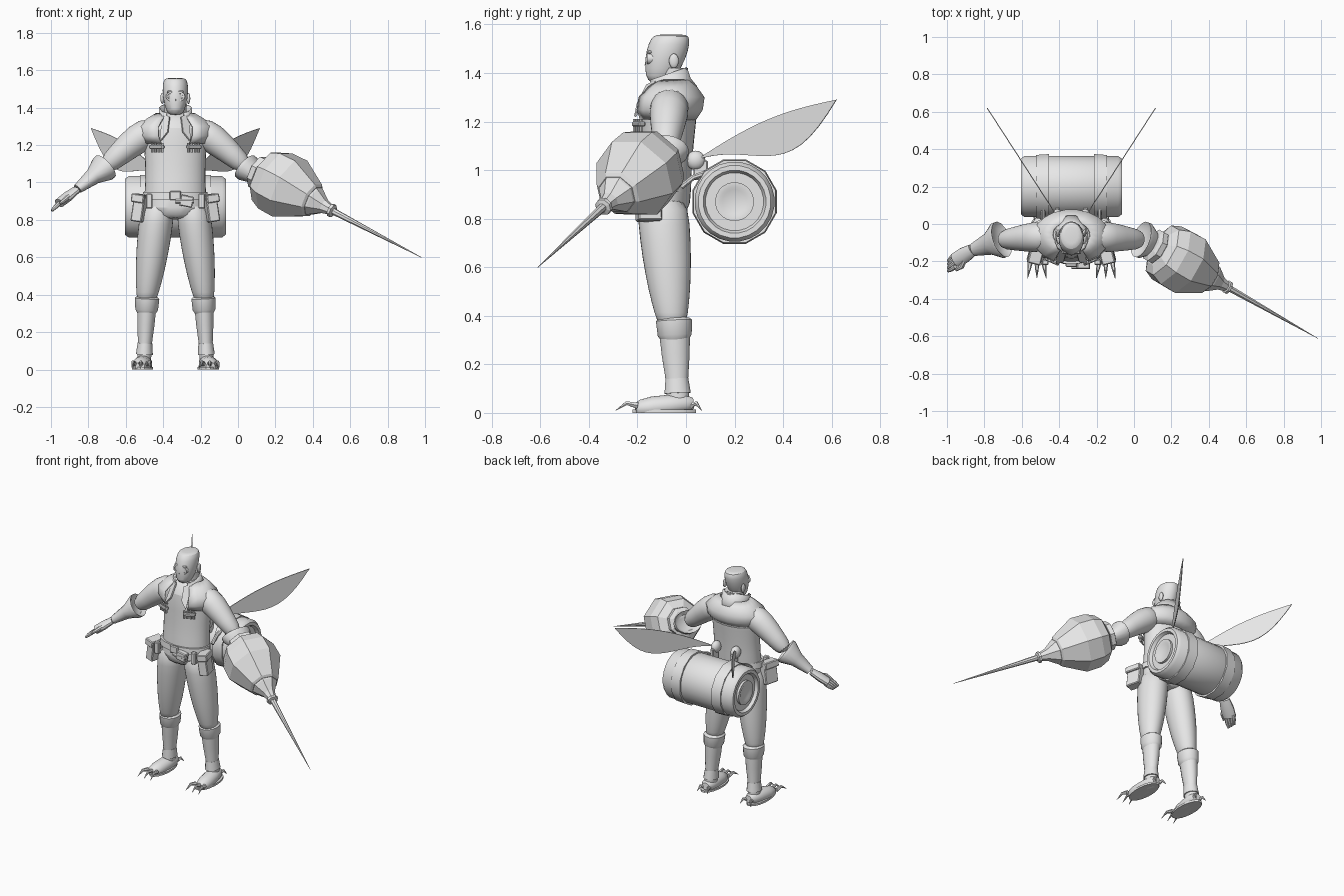
import bpy, bmesh, math
from mathutils import Vector

if "Cube" in bpy.data.objects:
    bpy.data.objects.remove(bpy.data.objects["Cube"], do_unlink=True)

# The figure stands off-centre; every part is placed around its own middle
BODY_MIDDLE = Vector((-.335, 0, 0))
UP = Vector((0, 0, 1))
SIDEWAYS = Vector((1, 0, 0))
FORWARD = Vector((0, -1, 0))
LIGHT_GREY = (.8, .8, .8, 1)

grey = bpy.data.materials.new("plain_grey")
grey.use_nodes = True
grey.diffuse_color = LIGHT_GREY
shader = next(node for node in grey.node_tree.nodes if node.type == 'BSDF_PRINCIPLED')
shader.inputs["Base Color"].default_value = LIGHT_GREY


def finish(name, bm, smooth=40):
    """Turn the mesh into an object with the grey material and sharp-edged smoothing."""
    bmesh.ops.recalc_face_normals(bm, faces=bm.faces)
    mesh = bpy.data.meshes.new(name)
    bm.to_mesh(mesh)
    bm.free()
    mesh.materials.append(grey)
    part = bpy.data.objects.new(name, mesh)
    part.location = BODY_MIDDLE
    bpy.context.collection.objects.link(part)
    if smooth:
        bpy.ops.object.select_all(action='DESELECT')
        part.select_set(True)
        bpy.context.view_layer.objects.active = part
        bpy.ops.object.shade_smooth_by_angle(angle=math.radians(smooth))
    return part


def thicken(part, thickness):
    solid = part.modifiers.new("thickness", 'SOLIDIFY')
    solid.thickness, solid.offset = thickness, 0


def loft(name, points, radii, depth=1, axis=None, sides=16, front_open=False, smooth=40, rounded=False):
    """Skin ellipses strung along a path, kept above the ground."""
    bm = bmesh.new()
    loops = []
    for i, (point, radius) in enumerate(zip(points, radii)):
        along = (axis or points[min(i + 1, len(points) - 1)] - points[max(i - 1, 0)]).normalized()
        if abs(along.z) > .85:
            across = (SIDEWAYS - along * along.x).normalized()
        else:
            across = UP.cross(along).normalized()
        other = along.cross(across) * depth
        loop = []
        for k in range(sides):
            angle = math.tau * (k + .5) / sides - math.pi / 2
            corner = point + (across * math.cos(angle) + other * math.sin(angle)) * radius
            corner.z = max(corner.z, 0)
            loop.append(bm.verts.new(corner))
        loops.append(loop)
    for low, high in zip(loops, loops[1:]):
        for k in range(front_open, sides - 2 * front_open):
            n = (k + 1) % sides
            bm.faces.new((low[k], low[n], high[n], high[k]))
    if not front_open:
        bm.faces.new(loops[0])
        bm.faces.new(loops[-1])
    part = finish(name, bm, smooth)
    if rounded:
        part.modifiers.new("rounding", 'SUBSURF').levels = 1
    return part


def turned(name, start, aim, profile, axis=None, **options):
    """Profile of (distance, radius) pairs along a straight line."""
    points = [start + aim.normalized() * distance for distance, radius in profile]
    return loft(name, points, [radius for distance, radius in profile], axis=axis or aim, **options)


def box(name, place, size, turn=0, tilt=0):
    bm = bmesh.new()
    bmesh.ops.create_cube(bm, size=1)
    bmesh.ops.scale(bm, vec=size, verts=bm.verts)
    part = finish(name, bm, smooth=0)
    part.location += Vector(place)
    part.rotation_euler = (0, tilt, turn)
    part.modifiers.new("edge", 'BEVEL').width = .005


def ball(name, place, size):
    bm = bmesh.new()
    bmesh.ops.create_uvsphere(bm, u_segments=16, v_segments=10, radius=1)
    bmesh.ops.scale(bm, vec=size, verts=bm.verts)
    bmesh.ops.translate(bm, vec=place, verts=bm.verts)
    finish(name, bm, smooth=60)


def plate(name, outline, thickness):
    bm = bmesh.new()
    bm.faces.new([bm.verts.new(corner) for corner in outline])
    thicken(finish(name, bm, smooth=0), thickness)


def claw(name, base, reach):
    loft(name, [base, base + reach / 2 + UP * .02, base + reach], [.014, .009, .001], sides=6)


# Torso, neck and head
turned("torso", Vector((0, -.1, .8)), Vector((0, .07, 1)), axis=UP, depth=.68, rounded=True,
       profile=[(0, .13), (.05, .18), (.2, .16), (.4, .17), (.5, .18), (.55, .12), (.58, .06)])
turned("neck", Vector((0, -.05, 1.3)), UP, [(0, .06), (.12, .06)])
turned("head", Vector((0, -.11, 1.36)), Vector((0, .25, 1)), axis=UP, depth=1.25, rounded=True,
       profile=[(0, .03), (.02, .05), (.1, .07), (.17, .07), (.2, .06), (.205, .04)])
claw("nose", Vector((0, -.14, 1.48)), Vector((0, -.03, -.05)))
box("brow", (0, -.15, 1.485), (.09, .02, .014))
box("mouth", (0, -.15, 1.4), (.04, .02, .01))

# Collar and shoulder cape, open at the front
collar_tilt = Vector((0, -.35, 1))
thicken(turned("collar", Vector((0, -.05, 1.31)), collar_tilt, [(0, .1), (.04, .085), (.09, .085)],
               front_open=True), .01)
thicken(turned("shoulder_cape", Vector((0, -.08, 1.21)), Vector((0, .15, 1)), axis=UP, depth=.7, sides=20,
               profile=[(0, .17), (.04, .2), (.09, .2), (.13, .15), (.16, .1)],
               front_open=True, smooth=60), .01)

# Belt with buckle and tools
turned("belt", Vector((0, -.1, .91)), UP, [(0, .18), (.04, .175)], depth=.65)
box("buckle", (0, -.22, .93), (.06, .02, .05))
box("belt_pouch", (.06, -.22, .9), (.07, .04, .06), tilt=.2)
turned("belt_tool", Vector((0, -.23, .9)), SIDEWAYS, [(0, .012), (.1, .012)], sides=8)

# Barrel on the back, with recessed ends
barrel_middle = Vector((0, .2, .87))
barrel_length = .54
barrel_end = [(.02, .12), (0, .13), (0, .15), (.02, .165)]
other_end = [(barrel_length - distance, radius) for distance, radius in reversed(barrel_end)]
turned("barrel", barrel_middle - SIDEWAYS * barrel_length / 2, SIDEWAYS, barrel_end + other_end, sides=24)

for side, tag in ((1, "left_"), (-1, "right_")):
    def at(x, y, z):
        return Vector((side * x, y, z))

    outward = SIDEWAYS * side

    # Barrel bands and end caps
    turned(tag + "barrel_band", barrel_middle + outward * .12, outward, [(0, .18), (.07, .175)], sides=12)
    turned(tag + "barrel_cap", barrel_middle + outward * .25, outward,
           [(0, .08), (.015, .08), (.015, .06), (.01, .05)], sides=24)

    # Ears, goggles and collar points
    ball(tag + "ear", at(.07, -.05, 1.45), (.01, .02, .03))
    turned(tag + "goggle", at(.027, -.13, 1.46), FORWARD, [(0, .024), (.03, .024), (.03, .015), (.025, .014)])
    plate(tag + "collar_point", [at(.07, -.12, 1.37), at(.03, -.16, 1.35),
                                 at(.04, -.2, 1.27), at(.08, -.21, 1.22)], thickness=.01)

    # Chest cartridges
    for k in range(4):
        turned(tag + "cartridge", at(.07 + k * .018, -.21 + k * .008, 1.16), UP, [(0, .008), (.05, .008)], sides=8)
    box(tag + "cartridge_band", at(.1, -.195, 1.19), (.08, .03, .02), turn=side * .4)

    # Trousers, boots and clawed feet
    turned(tag + "trouser_leg", at(.09, -.1, .9), at(.12, .08, -1), axis=UP, depth=1.15, rounded=True,
           profile=[(0, .09), (.12, .095), (.26, .09), (.4, .077), (.5, .06), (.55, .05)])
    shin = at(.15, -.05, .39)
    shin_aim = at(.05, .05, -1)
    turned(tag + "boot_cuff", shin, shin_aim, [(0, .055), (.01, .066), (.07, .062), (.09, .05)], depth=1.15)
    turned(tag + "boot_shaft", shin, shin_aim, [(.05, .052), (.15, .047), (.25, .038), (.36, .038)], depth=1.25)
    turned(tag + "ankle_band", shin, shin_aim, [(.25, .04), (.31, .046)], depth=1.2)
    turned(tag + "foot", at(.165, .03, .04), at(.1, -1, -.1), depth=.9,
           profile=[(0, .025), (.03, .043), (.1, .05), (.17, .05), (.22, .04), (.24, .025)])
    turned(tag + "sole", at(.176, -.09, 0), UP, [(0, .058), (.013, .058)], depth=2.3)
    for spread in (-1, 0, 1):
        claw(tag + "toe_claw", at(.184 + spread * .035, -.2, .03), at(spread * .015, -.09, -.02))
    for spread in (-1, 1):
        claw(tag + "heel_claw", at(.165 + spread * .02, .02, .03), at(spread * .02, .045, -.02))

    # Hip pouches
    hip_turn = dict(turn=side * .25, tilt=side * -.15)
    box(tag + "hip_pouch", at(.19, -.155, .86), (.06, .1, .14), **hip_turn)
    box(tag + "pouch_flap", at(.19, -.16, .915), (.07, .11, .045), **hip_turn)
    box(tag + "side_pouch", at(.14, -.205, .9), (.035, .03, .08))

    # Sleeve and flared gauntlet
    shoulder, elbow, wrist = at(.2, -.07, 1.24), at(.38, -.085, 1.08), at(.53, -.14, .96)
    loft(tag + "sleeve", [at(.1, -.065, 1.29), shoulder, shoulder.lerp(elbow, .6), elbow],
         [.08, .086, .062, .052], rounded=True)
    turned(tag + "gauntlet", elbow, wrist - elbow, [(.01, .07), (-.01, .1), (.01, .1), (.08, .06), (.19, .035)],
           depth=.75)

    # Wing: a straight chord with a shallow upper edge and a deep lower edge
    root, tip = at(.075, .04, 1.04), at(.45, .62, 1.29)
    steps = [k / 16 for k in range(17)]
    upper = [root.lerp(tip, t) + UP * .04 * math.sin(math.pi * t) for t in steps]
    lower = [root.lerp(tip, t) - UP * .13 * math.sin(math.pi * t ** 1.7) for t in steps[1:-1]]
    plate(tag + "wing", upper + lower[::-1], thickness=.005)
    ball(tag + "wing_knob", root, (.03, .04, .04))
    box(tag + "barrel_bracket", at(.075, .06, 1), (.025, .06, .08))
    loft(tag + "barrel_strap", [at(.15, -.02, .93), at(.15, .03, .97), at(.15, .09, .99)], [.012] * 3, sides=8)

# Right hand
right_wrist, knuckles = Vector((-.53, -.14, .96)), Vector((-.62, -.195, .89))
fingertips = Vector((-.66, -.225, .85))
loft("right_palm", [right_wrist, right_wrist.lerp(knuckles, .5), knuckles], [.034, .044, .042],
     depth=.6, sides=12)
for k in range(4):
    offset = FORWARD * (k - 1.5) * .022
    loft("right_finger", [knuckles + offset, knuckles.lerp(fingertips, .5) + offset, fingertips + offset * .8],
         [.013, .012, .008], sides=8)
thumb_root = right_wrist.lerp(knuckles, .4) + FORWARD * .02
thumb_bend = thumb_root + Vector((-.02, -.045, -.02))
loft("right_thumb", [thumb_root, thumb_bend, thumb_bend.lerp(fingertips, .4) + FORWARD * .02],
     [.014, .014, .008], sides=8)

# Faceted stinger weapon on the left arm
stinger_root, stinger_tip = Vector((.415, -.1, 1.07)), Vector((1.315, -.61, .6))
for name, profile in {
    "stinger_collar": [(.02, .07), (.03, .095), (.06, .095), (.07, .08)],
    "stinger_barrel": [(.065, .1), (.09, .15), (.15, .175), (.25, .178), (.4, .1), (.41, .085)],
    "stinger_nozzle": [(.4, .085), (.42, .08), (.48, .04), (.53, .026)],
    "stinger_ring": [(.52, .026), (.525, .038), (.54, .036), (.545, .02)],
    "stinger_needle": [(.52, .019), (1.14, .001)],
}.items():
    turned(name, stinger_root, stinger_tip - stinger_root, profile, sides=8, smooth=0)
